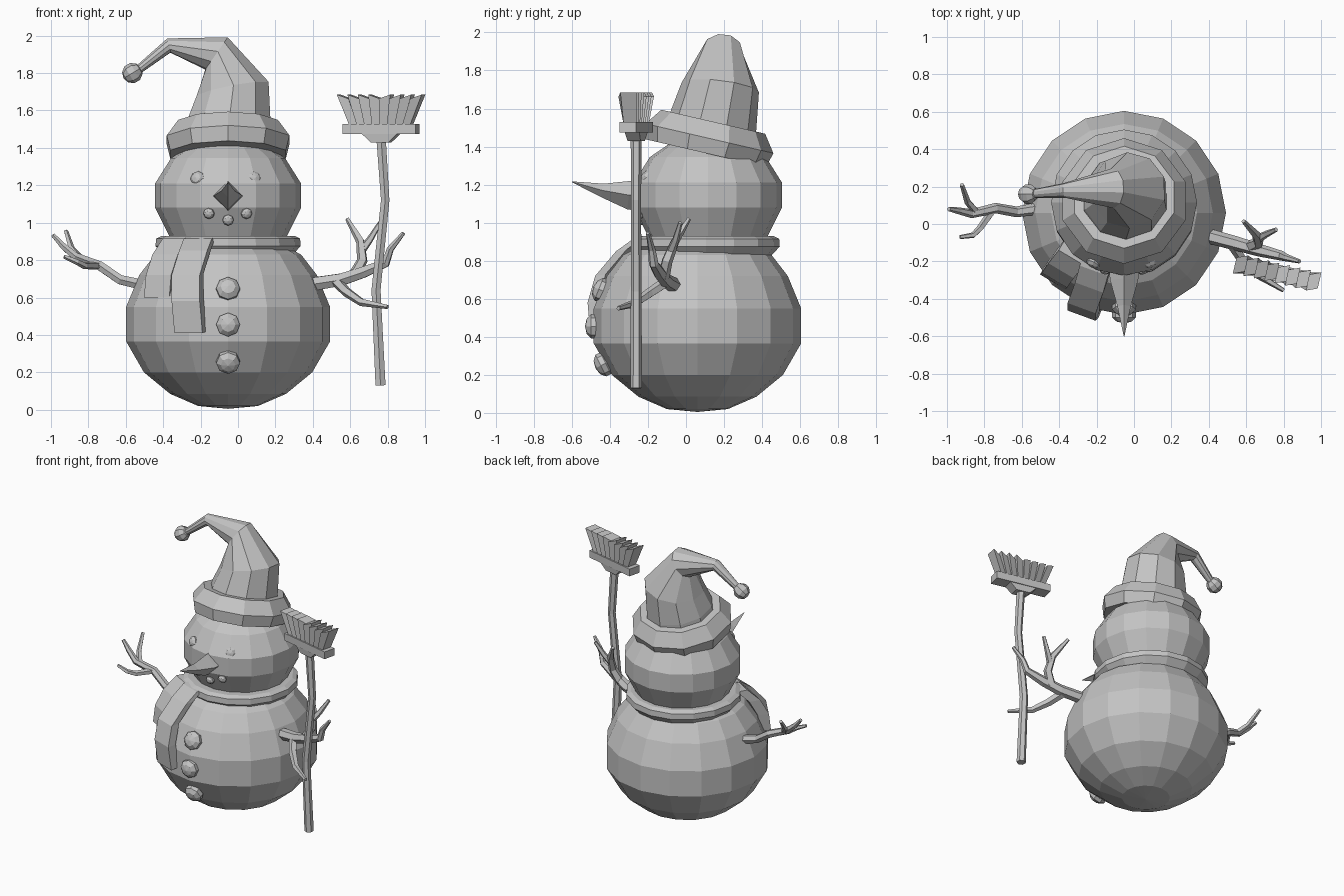
import bpy, bmesh, math
from mathutils import Vector, Matrix

cube = bpy.data.objects.get("Cube")
if cube:
    bpy.data.objects.remove(cube, do_unlink=True)

GREY = (0.55, 0.55, 0.55, 1)
mat = bpy.data.materials.new("plain_grey")
mat.use_nodes = True
mat.diffuse_color = GREY
mat.node_tree.nodes["Principled BSDF"].inputs["Base Color"].default_value = GREY


def finish(name, bm):
    bmesh.ops.remove_doubles(bm, verts=bm.verts, dist=0.0005)
    bmesh.ops.recalc_face_normals(bm, faces=bm.faces)
    mesh = bpy.data.meshes.new(name)
    bm.to_mesh(mesh)
    bm.free()
    mesh.materials.append(mat)
    ob = bpy.data.objects.new(name, mesh)
    bpy.context.collection.objects.link(ob)
    return ob


def loft(name, rings):
    """Skin a row of closed rings and cap both ends."""
    bm = bmesh.new()
    rows = [[bm.verts.new(p) for p in ring] for ring in rings]
    n = len(rows[0])
    for a, b in zip(rows, rows[1:]):
        for i in range(n):
            j = (i + 1) % n
            bm.faces.new((a[i], a[j], b[j], b[i]))
    for end in (rows[0], rows[-1]):
        if (end[0].co - end[n // 2].co).length > 0.001:
            bm.faces.new(end)
    return finish(name, bm)


def lathe(name, origin, profile, sides, tilt=0, turn=0):
    """Spin (radius, height) points round a vertical axis, tilted about x."""
    m = Matrix.Translation(origin) @ Matrix.Rotation(tilt, 4, 'X')
    rings = []
    for r, h in profile:
        rings.append([m @ Vector((r * math.cos(math.tau * i / sides + turn),
                                  r * math.sin(math.tau * i / sides + turn), h))
                      for i in range(sides)])
    return loft(name, rings)


def tube(name, path, radii, sides=6, ref=(0, 1, 0)):
    """Tapered tube along a path, with a carried frame to avoid twisting."""
    pts = [Vector(p) for p in path]
    u = Vector(ref)
    rings = []
    for k, p in enumerate(pts):
        t = (pts[min(k + 1, len(pts) - 1)] - pts[max(k - 1, 0)]).normalized()
        u = (u - t * u.dot(t)).normalized()
        v = t.cross(u)
        rings.append([p + radii[k] * (u * math.cos(math.tau * i / sides)
                                      + v * math.sin(math.tau * i / sides))
                      for i in range(sides)])
    return loft(name, rings)


def strip(name, path, across, outward, thick):
    """Flat cloth strip whose outer face follows the path."""
    w = Vector(across) / 2
    inner = Vector(outward).normalized() * -thick
    rings = []
    for p in path:
        c = Vector(p)
        rings.append([c - w, c + w, c + w + inner, c - w + inner])
    return loft(name, rings)


def pebble(name, centre, radius, depth, facing, sides=8):
    """Low-poly bead flattened along the facing direction."""
    bm = bmesh.new()
    rot = Vector(facing).to_track_quat('Z', 'Y').to_matrix().to_4x4()
    m = Matrix.Translation(centre) @ rot @ Matrix.Diagonal((radius, radius, depth, 1))
    bmesh.ops.create_uvsphere(bm, u_segments=sides, v_segments=5, radius=1, matrix=m)
    return finish(name, bm)


# Snow body, head and scarf ring
CX = -0.053
lathe("body", (CX, 0.06, 0),
      [(0, 0.005), (0.16, 0.02), (0.31, 0.085), (0.45, 0.2), (0.545, 0.365),
       (0.545, 0.55), (0.475, 0.72), (0.39, 0.83), (0.2, 0.93), (0, 0.95)], 16)
lathe("head", (CX, 0.115, 0),
      [(0, 0.84), (0.2, 0.86), (0.315, 0.93), (0.39, 1.08), (0.39, 1.21),
       (0.305, 1.345), (0.18, 1.43), (0, 1.46)], 16)
lathe("scarf_ring", (CX, 0.105, 0),
      [(0.28, 0.83), (0.345, 0.828), (0.388, 0.875), (0.385, 0.915),
       (0.355, 0.93), (0.28, 0.93)], 16)

# Hanging scarf ends
strip("scarf_end_long",
      [(-0.215, -0.25, 0.915), (-0.24, -0.34, 0.85), (-0.28, -0.45, 0.72),
       (-0.28, -0.49, 0.58), (-0.265, -0.475, 0.41)],
      (0.15, -0.055, 0), (-0.35, -0.9, -0.15), 0.06)
strip("scarf_end_short",
      [(-0.335, -0.18, 0.915), (-0.39, -0.25, 0.83), (-0.425, -0.3, 0.72),
       (-0.435, -0.31, 0.6)],
      (0.135, -0.08, 0), (-0.5, -0.85, 0), 0.08)

# Hat: tilted brim, drooping cone and bobble
TILT = math.radians(-13)
lathe("hat_brim", (CX, 0.105, 1.365),
      [(0.24, 0), (0.325, 0), (0.345, 0.08), (0.28, 0.17), (0.2, 0.17)],
      10, TILT, math.pi / 10)
tube("hat_cone",
     [(-0.05, 0.125, 1.46), (-0.045, 0.145, 1.54), (-0.03, 0.18, 1.71),
      (-0.115, 0.19, 1.905), (-0.37, 0.18, 1.947), (-0.555, 0.16, 1.80)],
     [0.24, 0.23, 0.205, 0.107, 0.04, 0.022], 10)
pebble("hat_bobble", (-0.565, 0.16, 1.8), 0.055, 0.055, (-1, 0, -0.6))

# Face
for side, x in (("right", -0.215), ("left", 0.085)):
    pebble(side + "_eye", (x, -0.205, 1.235), 0.042, 0.03, (x - CX, -0.32, 0.1))
for k, (x, z) in enumerate(((-0.155, 1.05), (CX, 1.015), (0.045, 1.05))):
    pebble("mouth_%d" % k, (x, -0.245, z), 0.031, 0.025, (x - CX, -0.35, -0.1))
tube("nose", [(CX, -0.2, 1.14), (CX, -0.3, 1.145), (CX, -0.44, 1.17),
              (CX, -0.6, 1.215)], [0.085, 0.075, 0.036, 0.002], 4, (0, 0, 1))

# Buttons
for k, (y, z, slope) in enumerate(((-0.445, 0.645, 0.4), (-0.485, 0.455, 0),
                                   (-0.435, 0.255, -0.5))):
    pebble("button_%d" % k, (CX, y, z), 0.067, 0.046, (0, -1, slope))

# Right arm with its twigs
tube("right_arm", [(-0.42, 0.08, 0.66), (-0.52, 0.08, 0.67), (-0.63, 0.065, 0.695),
                   (-0.74, 0.085, 0.77), (-0.87, 0.055, 0.82), (-0.935, 0.07, 0.875),
                   (-0.99, 0.08, 0.935)],
     [0.034, 0.032, 0.029, 0.028, 0.024, 0.019, 0.012], 6)
tube("right_twig_back", [(-0.84, 0.06, 0.805), (-0.89, 0.12, 0.86), (-0.92, 0.21, 0.955)],
     [0.022, 0.018, 0.012], 5)
tube("right_twig_front", [(-0.75, 0.08, 0.77), (-0.82, -0.02, 0.77),
                          (-0.86, -0.06, 0.79), (-0.93, -0.07, 0.82)],
     [0.022, 0.019, 0.016, 0.011], 5)

# Left arm with its twigs
tube("left_arm", [(0.36, -0.05, 0.66), (0.42, -0.07, 0.675), (0.55, -0.105, 0.695),
                  (0.67, -0.14, 0.735), (0.79, -0.17, 0.785), (0.815, -0.18, 0.86),
                  (0.885, -0.2, 0.945)],
     [0.04, 0.04, 0.038, 0.034, 0.026, 0.02, 0.011], 6)
tube("left_twig_up", [(0.62, -0.12, 0.715), (0.665, -0.1, 0.8), (0.655, -0.06, 0.9),
                      (0.585, 0.015, 1.02)], [0.034, 0.03, 0.024, 0.012], 5)
tube("left_twig_fork", [(0.66, -0.08, 0.85), (0.705, -0.055, 0.91), (0.76, -0.03, 1.0)],
     [0.024, 0.019, 0.012], 5)
tube("left_twig_low", [(0.52, -0.1, 0.69), (0.58, -0.19, 0.63), (0.66, -0.27, 0.575),
                       (0.8, -0.355, 0.55)], [0.03, 0.027, 0.022, 0.012], 5)

# Broom
BX, BY = 0.765, -0.262
tube("broom_stick", [(0.762, BY, 0.13), (0.738, BY, 0.64), (0.787, BY, 1.12),
                     (BX, BY, 1.45)], [0.031, 0.028, 0.026, 0.029], 6)
place = Matrix.Translation((BX, BY, 0)) @ Matrix.Rotation(math.radians(-13), 4, 'Z')


def slab(name, levels):
    """Stacked rectangles given as (half length, half depth, height)."""
    return loft(name, [[place @ Vector((sx * a, sy * b, z)) for sx, sy in
                        ((-1, -1), (1, -1), (1, 1), (-1, 1))] for a, b, z in levels])


slab("broom_socket", [(0.05, 0.035, 1.43), (0.1, 0.04, 1.478)])
slab("broom_bar", [(0.2, 0.045, 1.475), (0.2, 0.045, 1.528)])

# Fanned bristle tufts, each with a slanted tip and a slight twist
TUFTS = 8
for k in range(TUFTS):
    a, b = k / TUFTS * 2 - 1, (k + 1) / TUFTS * 2 - 1
    rings = []
    for half, depth, z, dip, skew in ((0.165, 0.035, 1.52, 0, 0.005),
                                      (0.23, 0.044, 1.685, 0.022, 0.012)):
        left, right = z - dip * (a > -0.1), z - dip * (b < 0.1)
        rings.append([place @ Vector(p) for p in (
            (a * half, -depth - skew, left), (b * half, -depth + skew, right),
            (b * half, depth + skew, right), (a * half, depth - skew, left))])
    loft("bristle_tuft_%d" % k, rings)
